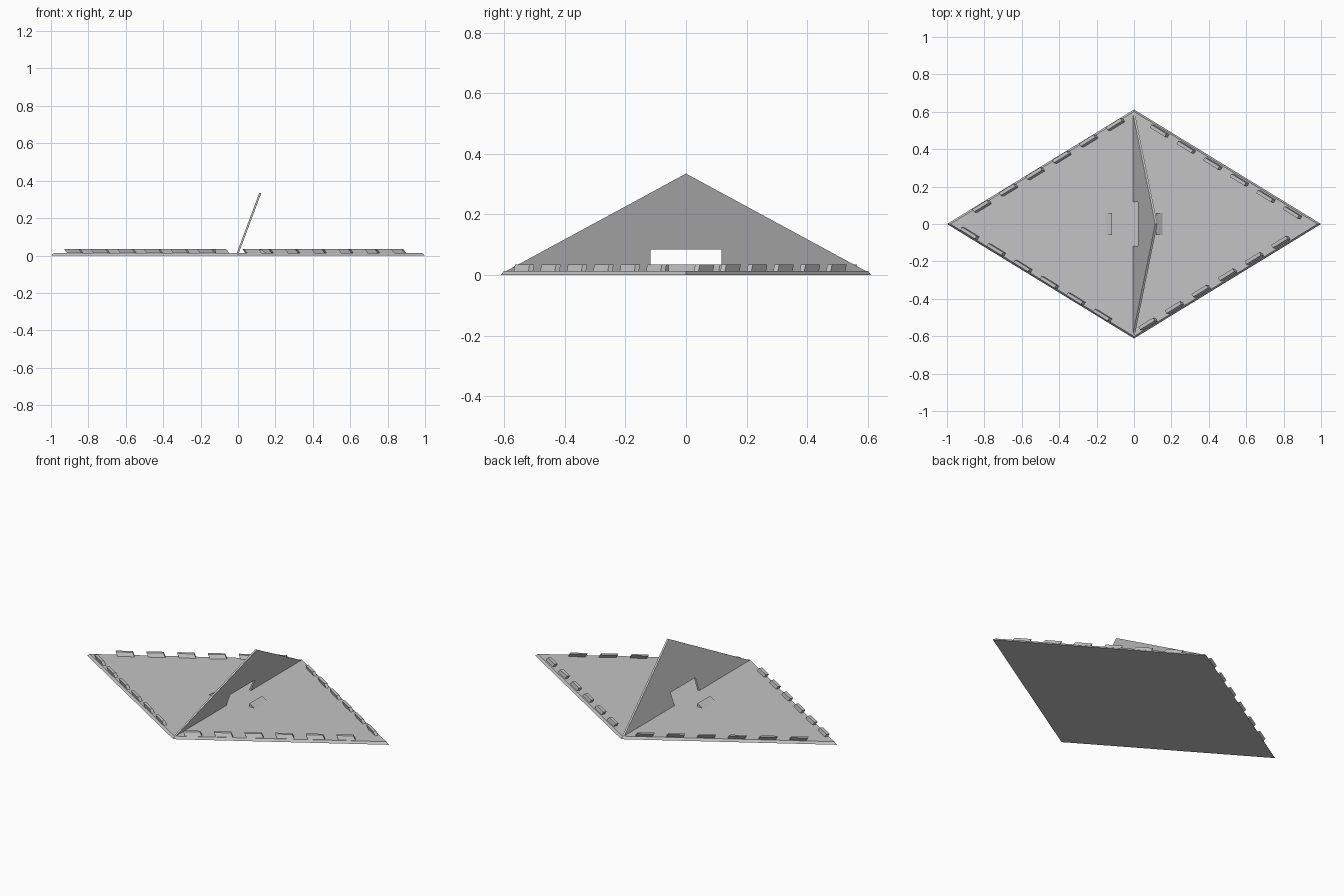
import bpy
import bmesh
from math import atan2
from mathutils import Matrix, Vector

cube = bpy.data.objects.get("Cube")
if cube:
    bpy.data.objects.remove(cube, do_unlink=True)

grey = bpy.data.materials.new("plain_grey")
grey.use_nodes = True
GREY = (0.55, 0.55, 0.55, 1)
grey.diffuse_color = GREY
grey.node_tree.nodes["Principled BSDF"].inputs["Base Color"].default_value = GREY


def loft(name, lower, upper):
    """Flat-sided solid between two matching outlines."""
    bm = bmesh.new()
    a = [bm.verts.new(p) for p in lower]
    b = [bm.verts.new(p) for p in upper]
    bm.faces.new(a[::-1])
    bm.faces.new(b)
    for i in range(len(a)):
        j = (i + 1) % len(a)
        bm.faces.new((a[i], a[j], b[j], b[i]))
    bmesh.ops.recalc_face_normals(bm, faces=bm.faces)
    mesh = bpy.data.meshes.new(name)
    bm.to_mesh(mesh)
    bm.free()
    mesh.materials.append(grey)
    obj = bpy.data.objects.new(name, mesh)
    bpy.context.collection.objects.link(obj)
    return obj


TOP = 0.014

# Diamond base plate with bevelled rim
diamond = [Vector(p) for p in ((1, 0, 0), (0, 0.612, 0), (-1, 0, 0), (0, -0.612, 0))]
loft("base_plate", diamond, [p * 0.982 + Vector((0, 0, TOP)) for p in diamond])


# Leaning tabs in a row along each edge
def tab_row(name, start, end, count=6):
    start, end = Vector(start), Vector(end)
    along = (end - start).normalized()
    turn = Matrix.Rotation(atan2(along.y, along.x), 3, "Z")
    lean = Vector((-0.016, 0.004, 0.022))
    corners = [(-0.046, -0.009, 0), (0.046, -0.009, 0), (0.046, 0.009, 0), (-0.046, 0.009, 0)]
    for i in range(count):
        centre = start.lerp(end, i / (count - 1)) + Vector((0, 0, TOP - 0.001))
        lower = [turn @ Vector(c) + centre for c in corners]
        loft(f"{name}_{i + 1}", lower, [p + lean for p in lower])


tab_row("back_left_tab", (0.145, 0.495, 0), (0.855, 0.058, 0))
tab_row("front_left_tab", (0.083, -0.537, 0), (0.793, -0.1, 0))
tab_row("back_right_tab", (-0.805, 0.092, 0), (-0.092, 0.53, 0))
tab_row("front_right_tab", (-0.87, -0.052, 0), (-0.16, -0.49, 0))

# Pair of wedge catches sloping outwards
for side, label in ((1, "left"), (-1, "right")):
    section = [(0.118, TOP - 0.001), (0.153, TOP - 0.001), (0.118, 0.035)]
    ends = [[Vector((side * x, y, z)) for x, z in section] for y in (-0.058, 0.058)]
    loft(f"{label}_wedge_catch", *ends)

# Tilted triangular fin with a notch in its lower edge
half = [(-0.6, 0.01), (-0.117, 0.01), (-0.117, 0.085)]
outline = half + [(-y, z) for y, z in reversed(half)] + [(0, 0.335)]
SLOPE = 0.375


def fin_side(offset):
    return [Vector((offset + (z - 0.01) * SLOPE, y, z)) for y, z in outline]


loft("tilted_fin", fin_side(-0.008), fin_side(0.003))
